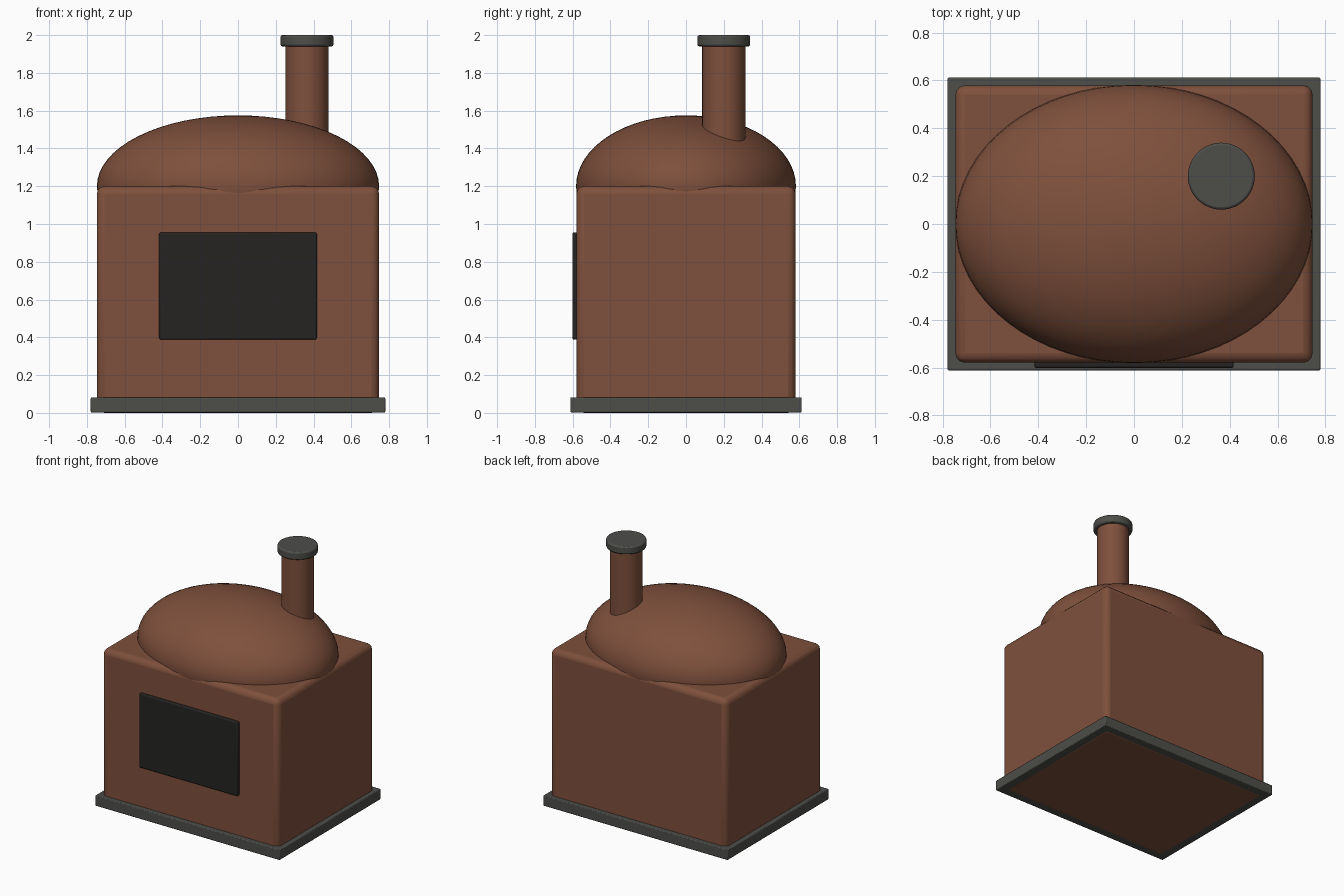
import bpy
from math import radians

if "Cube" in bpy.data.objects:
    bpy.data.objects.remove(bpy.data.objects["Cube"])


def material(name, rgb):
    m = bpy.data.materials.new(name)
    m.diffuse_color = (*rgb, 1)
    m.use_nodes = True
    m.node_tree.nodes["Principled BSDF"].inputs["Base Color"].default_value = m.diffuse_color
    return m


CLAY = material("clay", (0.21, 0.08, 0.045))
STONE = material("stone", (0.075, 0.075, 0.068))
SOOT = material("soot", (0.018, 0.017, 0.016))


def finish(obj, name, mat, bevel=0, segments=3):
    obj.name = name
    obj.data.materials.append(mat)
    bpy.ops.object.transform_apply(location=False, rotation=False, scale=True)
    bpy.ops.object.shade_smooth_by_angle(angle=radians(35))
    if bevel:
        mod = obj.modifiers.new("bevel", "BEVEL")
        mod.width = bevel
        mod.segments = segments
        mod.limit_method = "ANGLE"
        mod.angle_limit = radians(40)
    return obj


def box(name, lo, hi, mat, bevel, segments=3):
    centre = [(a + b) / 2 for a, b in zip(lo, hi)]
    bpy.ops.mesh.primitive_cube_add(size=1, location=centre)
    obj = bpy.context.object
    obj.scale = [b - a for a, b in zip(lo, hi)]
    return finish(obj, name, mat, bevel, segments)


def cylinder(name, xy, radius, z0, z1, mat, bevel=0):
    bpy.ops.mesh.primitive_cylinder_add(vertices=48, radius=radius, depth=z1 - z0,
                                        location=(*xy, (z0 + z1) / 2))
    return finish(bpy.context.object, name, mat, bevel, 2)


# Plinth and oven body
box("plinth", (-0.78, -0.612, 0.002), (0.78, 0.612, 0.082), STONE, 0.006, 2)
box("oven_body", (-0.747, -0.58, 0), (0.747, 0.58, 1.2), CLAY, 0.04, 3)

# Oven door on the front
box("oven_door", (-0.417, -0.602, 0.388), (0.417, -0.56, 0.955), SOOT, 0.008, 2)

# Domed roof, an ellipsoid sunk halfway into the body
bpy.ops.mesh.primitive_uv_sphere_add(segments=64, ring_count=32, radius=1, location=(0, 0, 1.2))
dome = bpy.context.object
dome.scale = (0.747, 0.582, 0.375)
finish(dome, "dome", CLAY)

# Chimney and its cap
cylinder("chimney", (0.365, 0.2), 0.114, 1.3, 1.96, CLAY)
cylinder("chimney_cap", (0.365, 0.2), 0.14, 1.94, 2.0, STONE, 0.01)
